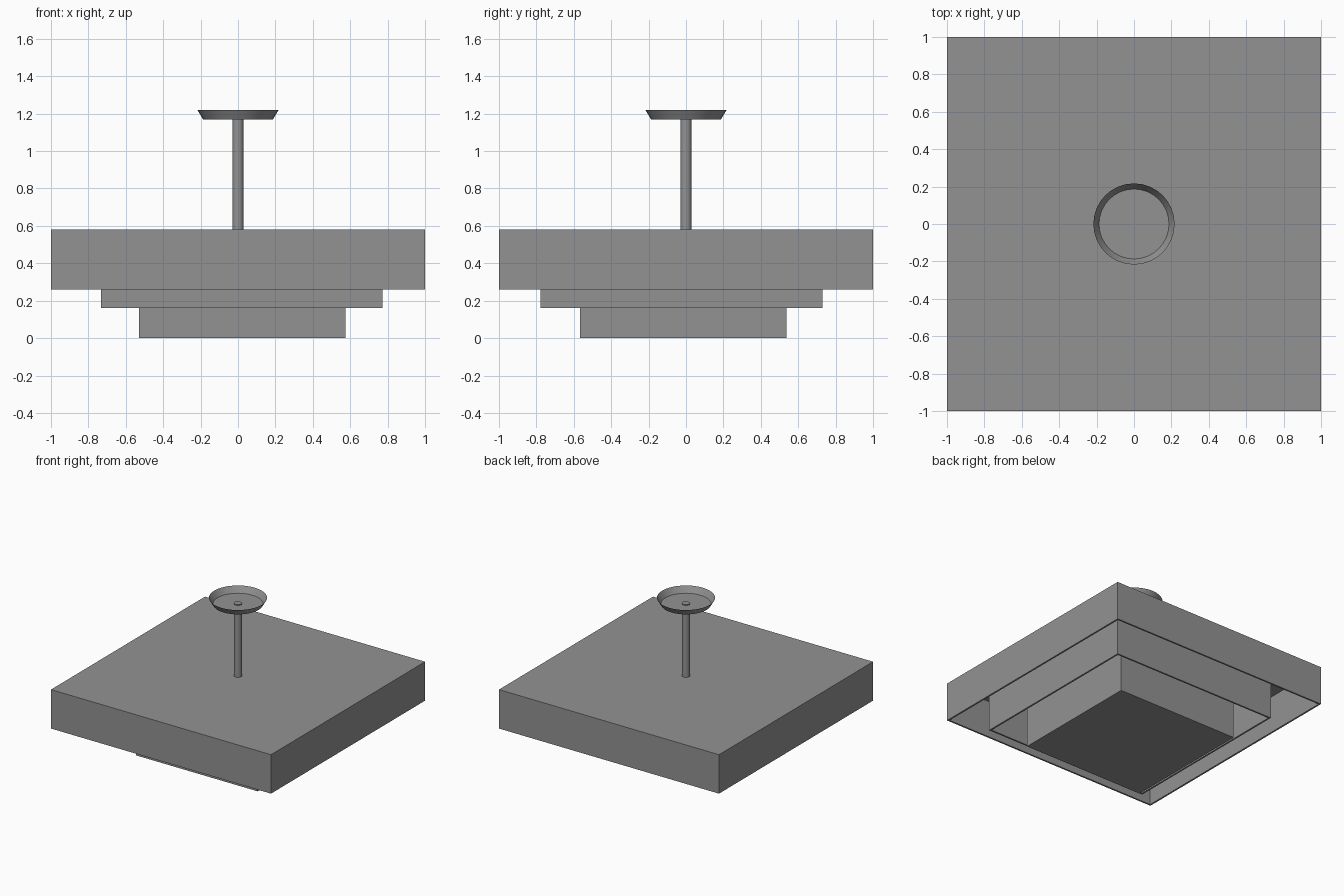
import bpy, bmesh

if "Cube" in bpy.data.objects:
    bpy.data.objects.remove(bpy.data.objects["Cube"])

# dark grey paint shared by all parts
paint = bpy.data.materials.new("dark_grey")
paint.diffuse_color = (0.29, 0.29, 0.29, 1)
paint.use_nodes = True
paint.node_tree.nodes["Principled BSDF"].inputs["Base Color"].default_value = paint.diffuse_color


def make_object(name, bm):
    bmesh.ops.recalc_face_normals(bm, faces=bm.faces)
    mesh = bpy.data.meshes.new(name)
    bm.to_mesh(mesh)
    bm.free()
    mesh.materials.append(paint)
    obj = bpy.data.objects.new(name, mesh)
    bpy.context.collection.objects.link(obj)
    return obj


def box(name, x0, x1, y0, y1, z0, z1, wall=None):
    """Box from bounds; with a wall thickness it becomes a tray open below."""
    bm = bmesh.new()
    bmesh.ops.create_cube(bm, size=1)
    for v in bm.verts:
        v.co = (x1 if v.co.x > 0 else x0,
                y1 if v.co.y > 0 else y0,
                z1 if v.co.z > 0 else z0)
    bmesh.ops.recalc_face_normals(bm, faces=bm.faces)
    if wall:
        bottom = [f for f in bm.faces if f.normal.z < -0.5]
        bmesh.ops.delete(bm, geom=bottom, context='FACES_ONLY')
    obj = make_object(name, bm)
    if wall:
        mod = obj.modifiers.new("wall", 'SOLIDIFY')
        mod.thickness = wall
        mod.offset = -1
        mod.use_even_offset = True
    return obj


def cone(name, r0, r1, z0, z1, open_top=False, sides=32):
    bm = bmesh.new()
    bmesh.ops.create_cone(bm, cap_ends=True, segments=sides,
                          radius1=r0, radius2=r1, depth=z1 - z0)
    bmesh.ops.translate(bm, verts=bm.verts, vec=(0, 0, (z0 + z1) / 2))
    if open_top:
        top = [f for f in bm.faces if all(v.co.z > z1 - 1e-4 for v in f.verts)]
        bmesh.ops.delete(bm, geom=top, context='FACES_ONLY')
    obj = make_object(name, bm)
    bpy.ops.object.select_all(action='DESELECT')
    bpy.context.view_layer.objects.active = obj
    obj.select_set(True)
    bpy.ops.object.shade_smooth_by_angle()
    return obj


# stepped square shades, the two larger ones hollow from below
box("outer_shade", -1, 1, -1, 1, 0.26, 0.58, wall=0.014)
box("middle_shade", -0.733, 0.773, -0.777, 0.73, 0.16, 0.57, wall=0.014)
box("inner_shade", -0.53, 0.576, -0.567, 0.536, 0, 0.56)

# hanging rod, its tip just showing in the open ceiling dish
cone("rod", 0.03, 0.03, 0.575, 1.177)
cone("ceiling_dish", 0.187, 0.217, 1.17, 1.22, open_top=True)
